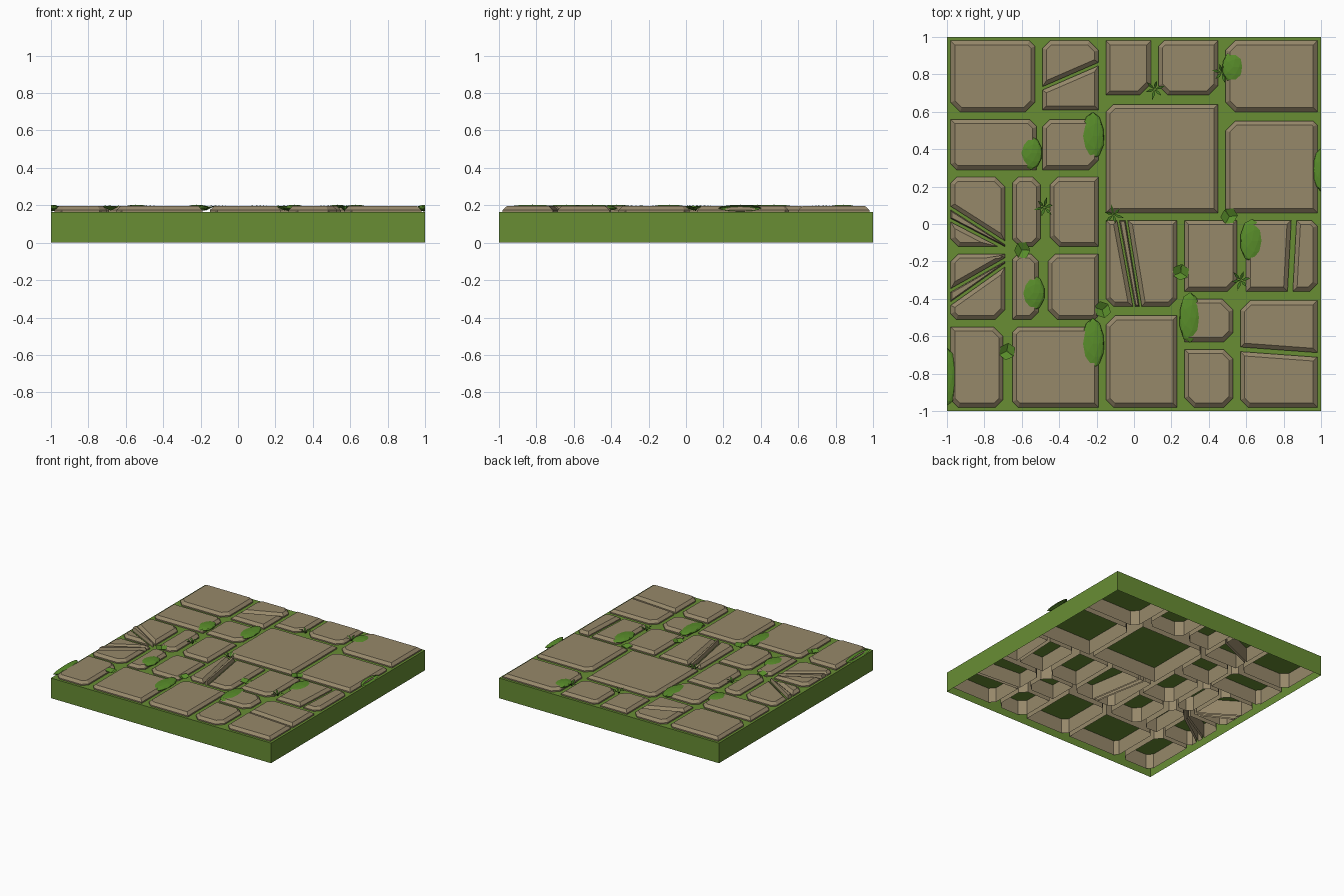
import bpy, bmesh, math, random
from mathutils import Vector

random.seed(4)
cube = bpy.data.objects.get("Cube")
if cube:
    bpy.data.objects.remove(cube, do_unlink=True)

GROUND, STONE_TOP, STONE_BASE = 0.165, 0.195, 0.043


def material(name, colour):
    m = bpy.data.materials.new(name)
    m.use_nodes = True
    m.diffuse_color = (*colour, 1)
    bsdf = next(n for n in m.node_tree.nodes if n.type == 'BSDF_PRINCIPLED')
    bsdf.inputs["Base Color"].default_value = (*colour, 1)
    bsdf.inputs["Roughness"].default_value = 0.9
    return m


MOSS = material("moss_green", (0.138, 0.27, 0.034))
STONE = material("stone_tan", (0.305, 0.246, 0.144))
BUSH = material("bush_green", (0.098, 0.264, 0.023))
GRASS = material("grass_green", (0.055, 0.18, 0.016))


def finish(bm, name, mat):
    mesh = bpy.data.meshes.new(name)
    bm.to_mesh(mesh)
    bm.free()
    mesh.materials.append(mat)
    ob = bpy.data.objects.new(name, mesh)
    bpy.context.collection.objects.link(ob)
    return ob


def clip(bm, point, normal):
    """Keep only the geometry behind the plane."""
    bmesh.ops.bisect_plane(bm, geom=bm.verts[:] + bm.edges[:] + bm.faces[:], dist=1e-5,
                           plane_co=point, plane_no=normal, clear_outer=True)


def outline(x0, x1, y0, y1, cuts):
    """Rectangle with corner cuts in hundredths: front left, front right, back right, back left."""
    pts = []
    corners = [(x0, y0, 1, 1), (x1, y0, -1, 1), (x1, y1, -1, -1), (x0, y1, 1, -1)]
    for i, ((x, y, sx, sy), c) in enumerate(zip(corners, cuts)):
        c = c / 100
        if not c:
            pts.append((x, y))
            continue
        pair = [(x, y + sy * c), (x + sx * c, y)]
        pts += pair if i % 2 == 0 else pair[::-1]
    return pts


def stone_piece(name, pts, planes, bevel):
    """Open-bottomed paving stone with a sloped rim."""
    bm = bmesh.new()
    bm.faces.new([bm.verts.new((x, y, STONE_BASE)) for x, y in pts])
    for point, normal in planes:
        clip(bm, point, normal)
    base = bm.faces[:]
    ext = bmesh.ops.extrude_face_region(bm, geom=base, use_keep_orig=True)["geom"]
    top = [g for g in ext if isinstance(g, bmesh.types.BMFace)]
    for v in {v for f in top for v in f.verts}:
        v.co.z = STONE_TOP - 0.02
    bmesh.ops.recalc_face_normals(bm, faces=bm.faces[:])
    bmesh.ops.inset_region(bm, faces=top, thickness=bevel, use_even_offset=True)
    for v in {v for f in top for v in f.verts}:
        v.co.z = STONE_TOP
    bmesh.ops.delete(bm, geom=[f for f in base if f.is_valid], context='FACES_ONLY')
    finish(bm, name, STONE)


def stone(name, rect, cuts, cracks=(), gap=0.008):
    """Stone split by cracks, each a line listed from the back or left piece onward."""
    pts = outline(*rect, cuts)
    sides = []
    for ax, ay, bx, by in cracks:
        n = Vector((by - ay, ax - bx, 0)).normalized()
        sides.append((Vector((ax, ay, STONE_BASE)), n))
    for i in range(len(sides) + 1):
        planes = []
        if i > 0:
            p, n = sides[i - 1]
            planes.append((p + n * gap, -n))
        if i < len(sides):
            p, n = sides[i]
            planes.append((p - n * gap, n))
        bevel = 0.006 if len(planes) == 2 else 0.022
        stone_piece(f"{name}_{i + 1}" if sides else name, pts, planes, bevel)


# Hollow ground slab, open underneath
bm = bmesh.new()
bmesh.ops.create_cube(bm, size=1)
for v in bm.verts:
    v.co = (v.co.x * 2, v.co.y * 2, (v.co.z + 0.5) * GROUND)
bmesh.ops.delete(bm, geom=[f for f in bm.faces if f.normal.z < -0.5], context='FACES')
finish(bm, "ground_slab", MOSS)

# Whole paving stones: rectangle, corner cuts
whole = [
    ((-.98, -.53, .60, .98), (5, 5, 3, 0)), ((-.15, .09, .69, .98), (0, 6, 0, 0)),
    ((.13, .45, .69, .98), (5, 5, 0, 3)), ((.49, .98, .60, .98), (5, 0, 0, 5)),
    ((-.98, -.52, .29, .56), (3, 0, 4, 0)), ((-.49, -.19, .29, .56), (0, 5, 0, 4)),
    ((-.15, .45, .06, .64), (0, 0, 0, 4)), ((.49, .98, .06, .55), (0, 0, 2, 5)),
    ((-.65, -.50, -.12, .25), (4, 4, 4, 3)), ((-.45, -.19, -.12, .25), (5, 0, 0, 4)),
    ((-.65, -.51, -.51, -.16), (0, 4, 4, 3)), ((-.46, -.19, -.51, -.16), (5, 2, 0, 4)),
    ((.27, .55, -.36, .02), (0, 5, 0, 0)), ((-.98, -.70, -.98, -.55), (4, 4, 5, 0)),
    ((-.65, -.19, -.98, -.55), (3, 0, 0, 3)), ((-.15, .23, -.98, -.49), (4, 0, 0, 5)),
    ((.27, .53, -.63, -.40), (0, 5, 6, 0)), ((.27, .53, -.98, -.67), (5, 5, 5, 0)),
]
for i, (rect, cuts) in enumerate(whole):
    stone(f"paving_stone_{i + 1}", rect, cuts)

# Cracked paving stones
stone("cracked_stone_back", (-.49, -.19, .61, .98), (0, 0, 5, 4), [(-.49, .725, -.19, .855)])
stone("cracked_stone_left", (-.98, -.69, -.12, .25), (4, 0, 5, 3),
      [(-.98, .085, -.69, -.10), (-.98, .02, -.70, -.125)])
stone("cracked_stone_front_left", (-.98, -.69, -.51, -.16), (3, 5, 0, 4),
      [(-.98, -.355, -.69, -.19), (-.98, -.425, -.69, -.22)])
stone("cracked_stone_middle", (-.15, .23, -.44, .02), (4, 4, 0, 0),
      [(.0, -.44, -.085, .02), (.035, -.44, -.04, .02)], 0.006)
stone("cracked_stone_right", (.60, .98, -.36, .02), (0, 4, 3, 3), [(.835, -.36, .855, .02)], 0.014)
stone("cracked_stone_front_right", (.57, .98, -.98, -.41), (4, 0, 0, 5),
      [(.57, -.67, .98, -.70)], 0.012)

# Flattened bushes, trimmed where they meet the slab edge
bushes = [(.53, .84, .06, .085), (-.22, .47, .062, .13), (-.55, .38, .062, .09),
          (.63, -.09, .063, .115), (-.54, -.37, .062, .095), (.30, -.50, .06, .135),
          (-.22, -.64, .062, .14), (1, .29, .045, .115), (-1, -.82, .05, .155)]
for i, (x, y, rx, ry) in enumerate(bushes):
    bm = bmesh.new()
    bmesh.ops.create_icosphere(bm, subdivisions=2, radius=1)
    for v in bm.verts:
        k = random.uniform(0.95, 1.04)
        v.co = (x + v.co.x * rx * k, y + v.co.y * ry * k, 0.185 + v.co.z * 0.018)
    for side in (-1, 1):
        clip(bm, (side, 0, 0), (side, 0, 0))
    finish(bm, f"bush_{i + 1}", BUSH)


def plant(name, x, y, count, length, width, heights, turn, mat):
    """Ring of diamond leaves; heights are centre, sides and tip."""
    bm = bmesh.new()
    for i in range(count):
        a = turn + math.tau * i / count
        d, s = Vector((math.cos(a), math.sin(a), 0)), Vector((-math.sin(a), math.cos(a), 0))
        zc, zs, zt = heights
        r = length * (1 if i % 2 == 0 else 0.85)
        o = Vector((x, y, 0))
        root, tip = o + Vector((0, 0, zc)), o + d * r + Vector((0, 0, zt))
        left, right = (o + d * r * 0.5 + s * k * width / 2 + Vector((0, 0, zs)) for k in (1, -1))
        bm.faces.new([bm.verts.new(p) for p in (root, right, tip, left)])
    finish(bm, name, mat)


# Broad three-leaf plants
for i, (x, y) in enumerate([(-.68, -.68), (-.60, -.14), (-.17, -.46), (.25, -.26), (.51, .04)]):
    plant(f"clover_{i + 1}", x, y, 3, .048, .078, (.172, .19, .199), 0.4 + i * 0.7, BUSH)

# Thin grass tufts
for i, (x, y) in enumerate([(.11, .72), (.47, .81), (-.48, .09), (-.11, .05), (.57, -.30)]):
    plant(f"grass_tuft_{i + 1}", x, y, 6, .058, .016, (.168, .195, .2), 0.3 + i * 0.5, GRASS)
